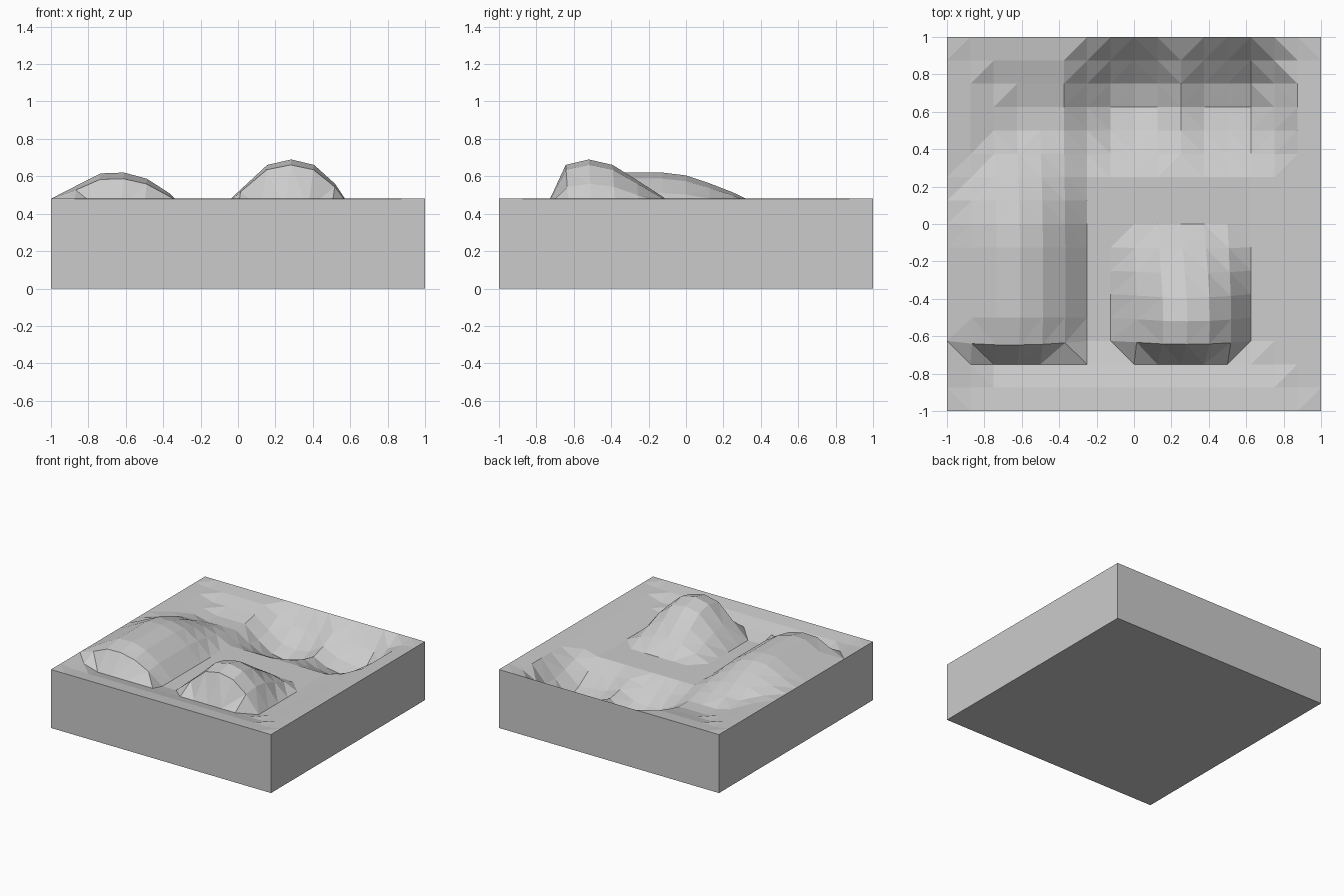
import bpy
import bmesh

cube = bpy.data.objects.get("Cube")
if cube:
    bpy.data.objects.remove(cube, do_unlink=True)

STEP = 0.125      # grid spacing of the terrain
FLOOR = 0.40      # level of the flat ground
RIM = [0.08, 0.065, 0.03]   # extra height towards the outer edge


def sample(profile, start, value):
    """Profile weight at a grid coordinate, zero outside the profile."""
    i = round((value - start) / STEP)
    return profile[i] if 0 <= i < len(profile) else 0.0


def bump(x, y, across, along):
    return sample(*across, x) * sample(*along, y)


# Each landform: weights across x and along y, with their first coordinate
round_hill = (([0.45, 0.9, 1, 0.9, 0.55], 0.0),
              ([0.9, 1, 0.9, 0.62, 0.33], -0.625))
long_hill = (([0.68, 0.98, 1, 0.85, 0.5], -0.875),
             ([0.85] + [1] * 4 + [0.93, 0.74, 0.52, 0.25], -0.625))
dip_rows = ([0.35, 0.75, 1, 0.95, 0.6], 0.375)
left_dip = (([0.45, 0.8, 0.9, 1, 0.5], 0.25), dip_rows)
middle_dip = (([0.5, 0.9, 1, 0.9, 0.5], -0.25), dip_rows)


def shape_vertex(v):
    x, y = v.co.x, v.co.y
    ring = round((1 - max(abs(x), abs(y))) / STEP)
    base = FLOOR + (RIM[ring] if ring < len(RIM) else 0)
    peak = bump(x, y, *round_hill)
    ridge = bump(x, y, *long_hill)
    dip = max(bump(x, y, *left_dip), bump(x, y, *middle_dip))
    v.co.z = max(base, FLOOR + 0.29 * peak, FLOOR + 0.22 * ridge) - 0.2 * dip
    # the hills lean slightly to one side and forwards
    v.co.x += 0.035 * peak + 0.015 * ridge
    v.co.y -= 0.02 * peak
    if y < -0.6:
        v.co.y -= 0.025 * ridge


# Terrain surface
bm = bmesh.new()
bmesh.ops.create_grid(bm, x_segments=16, y_segments=16, size=1)
for vert in bm.verts:
    shape_vertex(vert)
bmesh.ops.triangulate(bm, faces=bm.faces[:], quad_method='BEAUTY')

# Straight side walls and flat underside
border = [e for e in bm.edges if e.is_boundary]
walls = bmesh.ops.extrude_edge_only(bm, edges=border)["geom"]
for item in walls:
    if isinstance(item, bmesh.types.BMVert):
        item.co.z = 0
bmesh.ops.holes_fill(bm, edges=[e for e in bm.edges if e.is_boundary], sides=0)
bmesh.ops.recalc_face_normals(bm, faces=bm.faces[:])

mesh = bpy.data.meshes.new("terrain_block")
bm.to_mesh(mesh)
bm.free()
terrain = bpy.data.objects.new("terrain_block", mesh)
bpy.context.collection.objects.link(terrain)

# Plain grey for the whole block
grey = bpy.data.materials.new("light_grey")
grey.use_nodes = True
colour = (0.6, 0.6, 0.6, 1)
grey.diffuse_color = colour
shader = next(n for n in grey.node_tree.nodes if n.type == 'BSDF_PRINCIPLED')
shader.inputs["Base Color"].default_value = colour
mesh.materials.append(grey)
